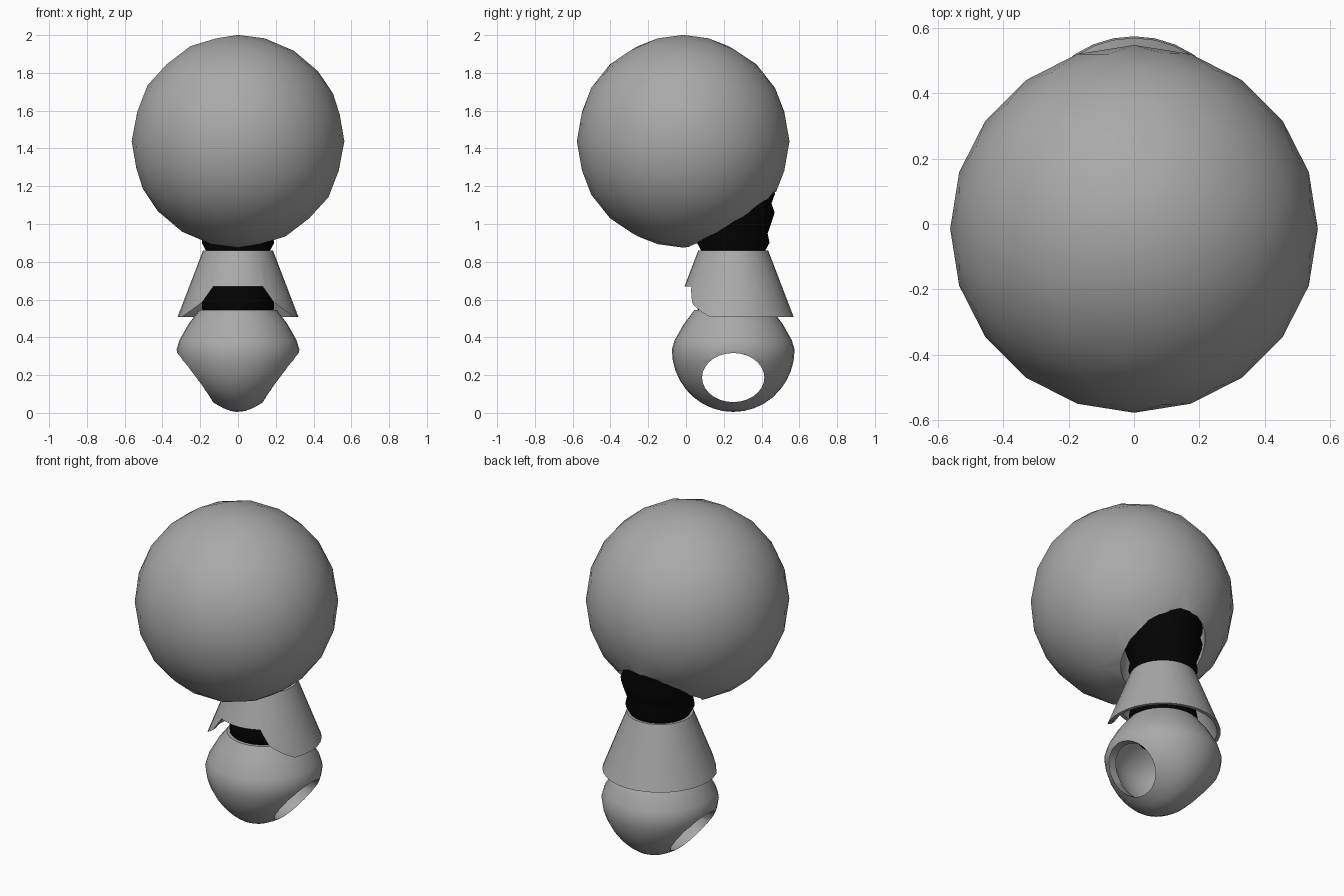
import bpy, bmesh, math
from mathutils import Vector

if "Cube" in bpy.data.objects:
    bpy.data.objects.remove(bpy.data.objects["Cube"])

AXIS_Y = 0.25  # centre line of neck, collar and body


def material(name, v):
    m = bpy.data.materials.new(name)
    m.diffuse_color = (v, v, v, 1)
    m.use_nodes = True
    m.node_tree.nodes["Principled BSDF"].inputs["Base Color"].default_value = m.diffuse_color
    return m


black = material("black_rubber", 0.001)
grey = material("mid_grey", 0.4)


def make(name, bm):
    bmesh.ops.recalc_face_normals(bm, faces=bm.faces[:])
    me = bpy.data.meshes.new(name)
    bm.to_mesh(me)
    bm.free()
    ob = bpy.data.objects.new(name, me)
    bpy.context.collection.objects.link(ob)
    return ob


def revolve(name, profile, segs=32, closed=False):
    """Spin (radius, z) points round the centre line; a closed profile gives a shell."""
    bm = bmesh.new()
    rings = []
    for r, z in profile:
        rings.append([bm.verts.new((r * math.cos(2 * math.pi * i / segs),
                                    AXIS_Y + r * math.sin(2 * math.pi * i / segs), z))
                      for i in range(segs)])
    n = len(rings)
    for k in range(n if closed else n - 1):
        a, b = rings[k], rings[(k + 1) % n]
        for i in range(segs):
            j = (i + 1) % segs
            bm.faces.new((a[i], a[j], b[j], b[i]))
    if not closed:
        bm.faces.new(rings[0])
        bm.faces.new(rings[-1])
    return make(name, bm)


def prism(name, points, depth):
    """Extrude a closed outline along the vector depth."""
    bm = bmesh.new()
    f = bm.faces.new([bm.verts.new(p) for p in points])
    new = bmesh.ops.extrude_face_region(bm, geom=[f])["geom"]
    bmesh.ops.translate(bm, vec=Vector(depth),
                        verts=[v for v in new if isinstance(v, bmesh.types.BMVert)])
    return make(name, bm)


def cut(ob, cutter):
    m = ob.modifiers.new("cut", "BOOLEAN")
    m.operation = "DIFFERENCE"
    m.solver = "EXACT"
    m.object = cutter
    bpy.context.view_layer.objects.active = ob
    bpy.ops.object.modifier_apply(modifier=m.name)
    bpy.data.objects.remove(cutter)


def finish(ob, mat, angle):
    ob.data.materials.clear()
    ob.data.materials.append(mat)
    bpy.ops.object.select_all(action="DESELECT")
    ob.select_set(True)
    bpy.context.view_layer.objects.active = ob
    bpy.ops.object.shade_smooth_by_angle(angle=math.radians(angle))


# Ball head with a flared socket at the lower back for the neck
bm = bmesh.new()
bmesh.ops.create_icosphere(bm, subdivisions=3, radius=0.563)
bmesh.ops.translate(bm, verts=bm.verts[:], vec=(0, -0.015, 1.438))
head = make("ball_head", bm)
cut(head, revolve("socket_cutter", [(0.235, 0.7), (0.235, 1.1), (0.225, 1.22)], 24))
finish(head, grey, 40)

# Ribbed neck, widening as it rises into the socket
neck = revolve("ribbed_neck",
               [(0.14, 0.45), (0.15, 0.5), (0.19, 0.55), (0.19, 0.6), (0.165, 0.72),
                (0.17, 0.86), (0.192, 0.9), (0.182, 0.95), (0.2, 1.0), (0.219, 1.06),
                (0.203, 1.11), (0.221, 1.16), (0.212, 1.2), (0.212, 1.215)], 24)
finish(neck, black, 60)

# Conical collar with a trapezoid notch at the front
collar = revolve("collar", [(0.185, 0.86), (0.32, 0.508), (0.3, 0.508), (0.165, 0.86)],
                 32, closed=True)
half = [(0.13, 0.67), (0.19, 0.585), (0.30, 0.505), (0.34, 0.45)]
outline = [(x, -0.3, z) for x, z in half] + [(-x, -0.3, z) for x, z in reversed(half)]
cut(collar, prism("notch_cutter", outline, (0, 0.5, 0)))
finish(collar, grey, 35)

# Hollow rounded body, pinched toward the bottom, with an oval hole through the sides
CZ, R, T = 0.335, 0.325, 0.045
arc = [math.radians(a) for a in range(0, 86, 10)] + [math.radians(88)]
outer = [(0.205, 0.545), (0.262, 0.47), (0.31, 0.385)]
outer += [(R * math.cos(a), CZ - (R + 0.005) * math.sin(a)) for a in arc]
inner = [((R - T) * math.cos(a), CZ - (R - T) * math.sin(a)) for a in reversed(arc)]
inner += [(0.265, 0.39), (0.22, 0.45), (0.14, 0.5), (0.14, 0.545)]
body = revolve("hollow_body", outer + inner, 32, closed=True)

# close the tiny bottom openings and pinch the sides
bm = bmesh.new()
bm.from_mesh(body.data)
for v in bm.verts:
    t = max(0, min(1, (0.32 - v.co.z) / 0.3))
    v.co.x *= 1 - 0.12 * t - 0.2 * t ** 3
bmesh.ops.remove_doubles(bm, verts=[v for v in bm.verts
                                    if math.hypot(v.co.x, v.co.y - AXIS_Y) < 0.02], dist=0.025)
bmesh.ops.recalc_face_normals(bm, faces=bm.faces[:])
bm.to_mesh(body.data)
bm.free()
oval = [(-0.5, AXIS_Y + 0.165 * math.cos(2 * math.pi * i / 28),
         0.187 + 0.13 * math.sin(2 * math.pi * i / 28)) for i in range(28)]
cut(body, prism("hole_cutter", oval, (1, 0, 0)))
finish(body, grey, 50)
